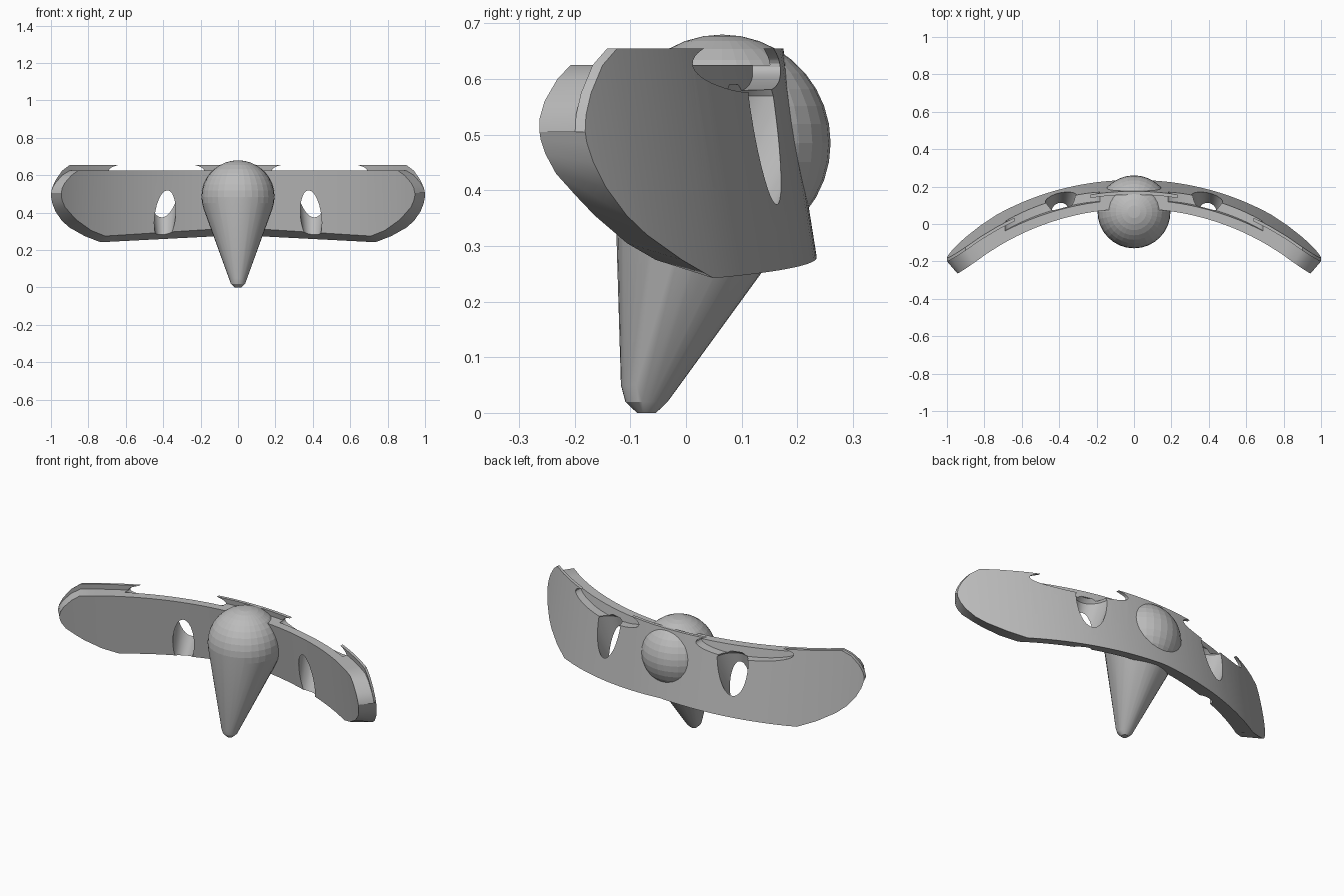
import bpy, bmesh
from math import sin, cos, pi, sqrt, radians

old = bpy.data.objects.get("Cube")
if old:
    bpy.data.objects.remove(old, do_unlink=True)

grey = bpy.data.materials.new("plain grey")
grey.use_nodes = True
grey.diffuse_color = (0.5, 0.5, 0.5, 1)
grey.node_tree.nodes["Principled BSDF"].inputs["Base Color"].default_value = (0.5, 0.5, 0.5, 1)


def make_object(name, bm):
    bmesh.ops.recalc_face_normals(bm, faces=bm.faces)
    mesh = bpy.data.meshes.new(name)
    bm.to_mesh(mesh)
    bm.free()
    mesh.materials.append(grey)
    obj = bpy.data.objects.new(name, mesh)
    bpy.context.collection.objects.link(obj)
    return obj


def loft(name, sections):
    """Join closed cross-sections of equal length into a capped solid."""
    bm = bmesh.new()
    rings = [[bm.verts.new(p) for p in s] for s in sections]
    n = len(rings[0])
    for a, b in zip(rings, rings[1:]):
        for i in range(n):
            j = (i + 1) % n
            bm.faces.new((a[i], a[j], b[j], b[i]))
    bm.faces.new(rings[0])
    bm.faces.new(rings[-1])
    return make_object(name, bm)


def select_only(obj):
    bpy.ops.object.select_all(action="DESELECT")
    obj.select_set(True)
    bpy.context.view_layer.objects.active = obj


# Back and front surfaces of the leaning, curved band
def back_y(x, z):
    return -1.27 + sqrt(1.505 ** 2 - x * x) - 0.16 * (z - 0.28)


def front_y(x, z):
    return -1.297 + sqrt(1.407 ** 2 - x * x) - 0.16 * (z - 0.45)


def band_section(side, row):
    xo, top_o, low_o, xi, top_i, low_i = row
    lip = 0.018
    points = [
        (xi, front_y(xi, low_i), low_i),
        (xi, front_y(xi, top_i), top_i),
        (xo, back_y(xo, top_i) - lip, top_i),
        (xo, back_y(xo, top_o) - lip, top_o),
        (xo, back_y(xo, top_o), top_o),
        (xo, back_y(xo, low_o), low_o),
    ]
    return [(side * x, y, z) for x, y, z in points]


# Outline: back x, top, bottom, then front x, top, bottom
middle = (0, 0.655, 0.28, 0, 0.625, 0.32)
shoulder = (0.735, 0.655, 0.242, 0.71, 0.625, 0.275)
steps = 16
half = [tuple(a + (b - a) * i / steps for a, b in zip(middle, shoulder)) for i in range(steps + 1)]
half += [
    (0.82, 0.655, 0.275, 0.785, 0.625, 0.305),
    (0.90, 0.655, 0.32, 0.855, 0.625, 0.355),
    (0.94, 0.625, 0.355, 0.89, 0.60, 0.39),
    (0.975, 0.575, 0.405, 0.925, 0.56, 0.43),
    (0.993, 0.535, 0.45, 0.94, 0.53, 0.465),
    (1.0, 0.505, 0.485, 0.945, 0.505, 0.49),
]
band = loft("curved_band", [band_section(-1, r) for r in reversed(half[1:])]
            + [band_section(1, r) for r in half])


# Crescent notch in the back of the band
def notch(side):
    sections = []
    for i in range(25):
        a = pi * (0.02 + 0.96 * i / 24)
        x, h = 0.435 - 0.255 * cos(a), 0.05 * sin(a)
        sections.append([(side * x, back_y(x, z) + d, z)
                         for z, d in ((0.625 - h, -0.05), (0.625 + h, -0.05),
                                      (0.625 + h, 0.12), (0.625 - h, 0.12))])
    return loft("notch_cutter", sections)


# Steep tapered hole, wide at the upper back and narrow at the lower front
def eye_hole(side):
    sections = []
    for z in (0.22, 0.57, 0.59):
        t = (z - 0.30) / 0.28
        r = (0.05 + 0.04 * t) * (0.85 if z > 0.58 else 1)
        y = 0.06 + 0.11 * t
        sections.append([(side * 0.395 + r * cos(2 * pi * k / 32),
                          y + 1.25 * r * sin(2 * pi * k / 32), z) for k in range(32)])
    return loft("eye_hole_cutter", sections)


for side in (1, -1):
    for cutter in (notch(side), eye_hole(side)):
        cutter.hide_render = True
        mod = band.modifiers.new("cut", "BOOLEAN")
        mod.operation = "DIFFERENCE"
        mod.solver = "EXACT"
        mod.object = cutter
        select_only(band)
        bpy.ops.object.modifier_apply(modifier=mod.name)
        bpy.data.objects.remove(cutter, do_unlink=True)

# Round head drawn down to a blunt tip
bm = bmesh.new()
bmesh.ops.create_uvsphere(bm, u_segments=32, v_segments=18, radius=0.195)
bmesh.ops.translate(bm, verts=bm.verts, vec=(0, 0.065, 0.485))
for z, r in ((0, 0.017), (0.02, 0.038), (0.05, 0.046)):
    for k in range(32):
        a = 2 * pi * k / 32
        bm.verts.new((r * cos(a), -0.071 + r * sin(a), z))
hull = bmesh.ops.convex_hull(bm, input=bm.verts[:])
inside = {g for g in hull["geom_interior"] + hull["geom_unused"]
          if isinstance(g, bmesh.types.BMVert)}
bmesh.ops.delete(bm, geom=list(inside), context="VERTS")
beak = make_object("beak", bm)

for obj in (band, beak):
    select_only(obj)
    bpy.ops.object.shade_smooth_by_angle(angle=radians(30))
